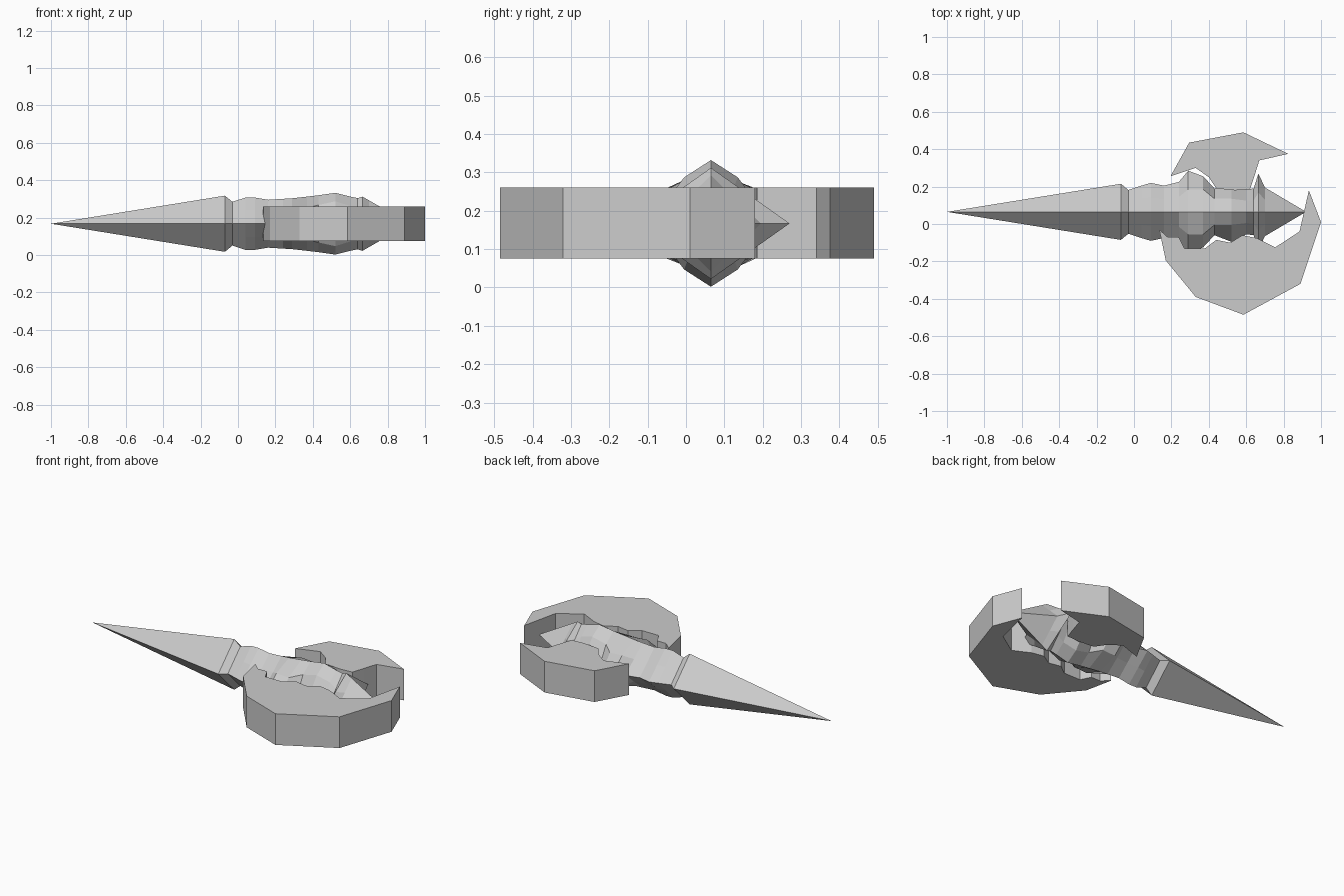
import bpy, bmesh

if "Cube" in bpy.data.objects:
    bpy.data.objects.remove(bpy.data.objects["Cube"])

CY, CZ = 0.065, 0.167          # axis of the body
steel = bpy.data.materials.new("plain grey")
steel.diffuse_color = (0.6, 0.6, 0.6, 1)
steel.use_nodes = True
steel.node_tree.nodes["Principled BSDF"].inputs["Base Color"].default_value = steel.diffuse_color


def finish(name, bm):
    bmesh.ops.recalc_face_normals(bm, faces=bm.faces)
    mesh = bpy.data.meshes.new(name)
    bm.to_mesh(mesh)
    bm.free()
    mesh.materials.append(steel)
    obj = bpy.data.objects.new(name, mesh)
    bpy.context.collection.objects.link(obj)


def loft(name, sections):
    """Faceted body: each section is x, half height, half width, shoulder y, shoulder z."""
    bm = bmesh.new()
    rings = []
    for x, h, w, sy, sz in sections:
        pts = [(0, h), (sy, sz), (w, 0), (sy, -sz), (0, -h), (-sy, -sz), (-w, 0), (-sy, sz)]
        rings.append([bm.verts.new((x, CY + y, CZ + z)) for y, z in pts])
    for a, b in zip(rings, rings[1:]):
        for i in range(8):
            j = (i + 1) % 8
            bm.faces.new((a[i], a[j], b[j], b[i]))
    bm.faces.new(rings[0])
    bm.faces.new(rings[-1])
    bmesh.ops.remove_doubles(bm, verts=bm.verts, dist=0.0005)
    finish(name, bm)


def diamond(x, h, w):
    return (x, h, w, w / 2, h / 2)


def plate(name, outline, z0=0.075, z1=0.26):
    bm = bmesh.new()
    face = bm.faces.new([bm.verts.new((x, y, z0)) for x, y in outline])
    out = bmesh.ops.extrude_face_region(bm, geom=[face])
    top = [v for v in out["geom"] if isinstance(v, bmesh.types.BMVert)]
    bmesh.ops.translate(bm, verts=top, vec=(0, 0, z1 - z0))
    finish(name, bm)


# long spike and grip
loft("spike", [diamond(-1, 0.0001, 0.0001), diamond(-0.07, 0.15, 0.15), diamond(-0.03, 0.117, 0.117)])
loft("grip", [diamond(-0.03, 0.117, 0.117), diamond(0.04, 0.14, 0.14), diamond(0.09, 0.14, 0.155),
              diamond(0.16, 0.128, 0.14), diamond(0.24, 0.133, 0.16)])

# ridged head, widening to side spikes and peaking at its centre
loft("head", [diamond(0.24, 0.133, 0.16), (0.29, 0.136, 0.22, 0.12, 0.09), (0.37, 0.145, 0.19, 0.12, 0.085),
              (0.43, 0.152, 0.125, 0.07, 0.10), (0.52, 0.165, 0.16, 0.07, 0.12),
              (0.60, 0.145, 0.12, 0.06, 0.095), diamond(0.64, 0.137, 0.125)])
loft("rear_point", [diamond(0.64, 0.137, 0.125), diamond(0.665, 0.145, 0.205),
                    diamond(0.70, 0.125, 0.13), diamond(0.92, 0.0001, 0.0001)])

# two curved blades
plate("rear_blade", [(0.195, 0.255), (0.295, 0.435), (0.585, 0.49), (0.825, 0.375), (0.67, 0.34),
                     (0.645, 0.26), (0.62, 0.185), (0.54, 0.18), (0.44, 0.19), (0.40, 0.25), (0.33, 0.30)])
plate("front_blade", [(0.135, -0.03), (0.17, -0.195), (0.33, -0.39), (0.585, -0.485), (0.89, -0.32),
                      (1.0, 0.01), (0.935, 0.18), (0.885, -0.04), (0.755, -0.125), (0.655, -0.075),
                      (0.58, -0.06), (0.515, -0.10), (0.44, -0.085), (0.38, -0.13), (0.27, -0.13),
                      (0.24, -0.07), (0.18, -0.07)])
